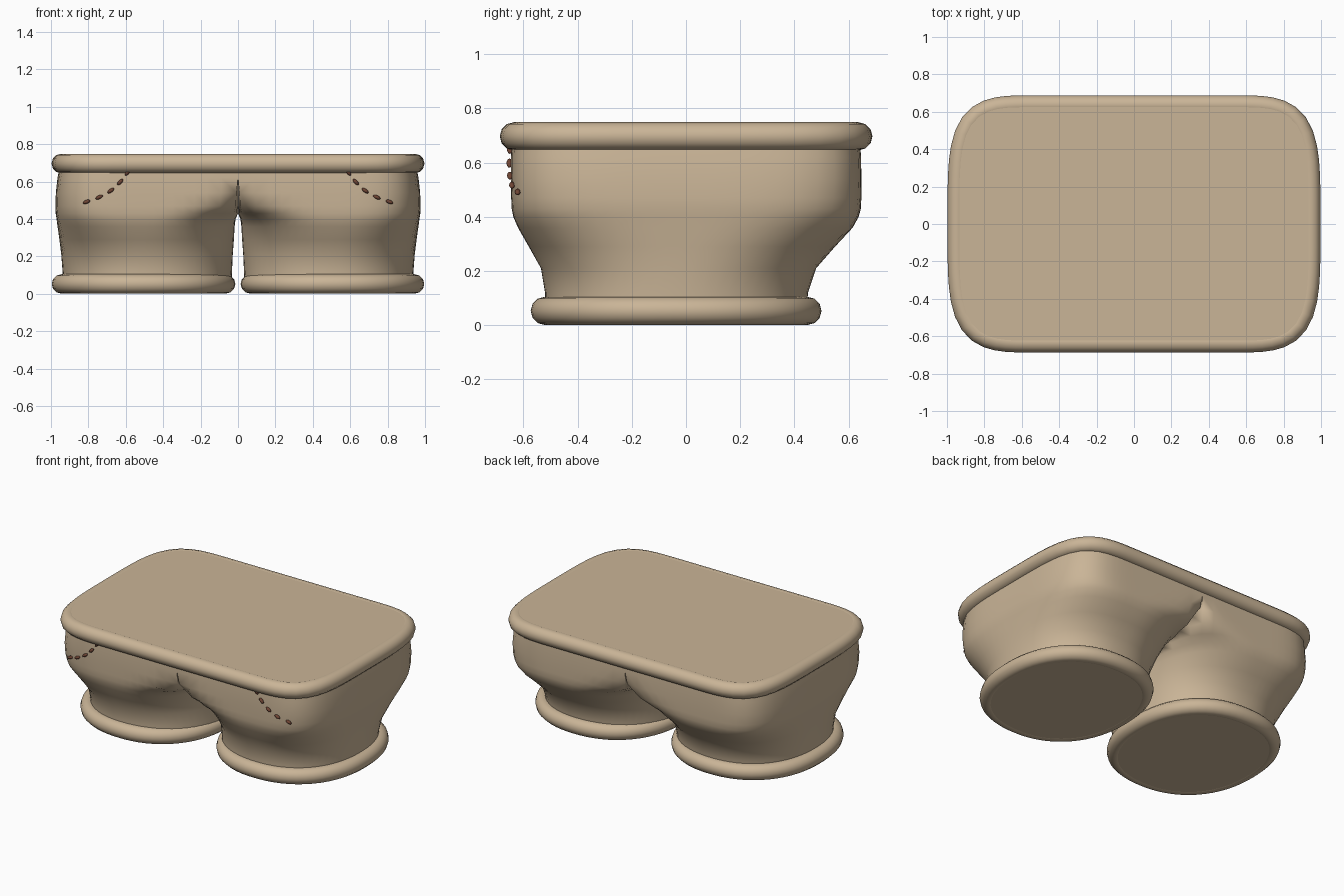
import bpy, bmesh, math

if "Cube" in bpy.data.objects:
    bpy.data.objects.remove(bpy.data.objects["Cube"])

def material(name, rgb):
    m = bpy.data.materials.new(name)
    m.diffuse_color = (*rgb, 1)
    m.use_nodes = True
    m.node_tree.nodes["Principled BSDF"].inputs["Base Color"].default_value = m.diffuse_color
    return m

cloth = material("tan cloth", (0.59, 0.46, 0.31))
thread = material("brown thread", (0.16, 0.06, 0.035))
N = 64

def outline(xin, xout, yf, yb, nout, nin):
    """Rounded outline with separate squareness for outer and inner side."""
    cx, cy = (0.5, (yf + yb) / 2)
    b = (yb - yf) / 2
    pts = []
    for i in range(N):
        t = -math.pi / 2 + 2 * math.pi * i / N
        c, s = math.cos(t), math.sin(t)
        outer = i <= N // 2
        n = nout if outer else nin
        a = (xout - cx) if outer else (cx - xin)
        m = max(abs(c), abs(s))          # stable for very square outlines
        r = 1 / (m * ((abs(c) / m) ** n + (abs(s) / m) ** n) ** (1 / n))
        pts.append((cx + a * r * c, cy + b * r * s))
    return pts

def finish(bm, name, mat, smooth=50):
    bmesh.ops.recalc_face_normals(bm, faces=bm.faces)
    me = bpy.data.meshes.new(name)
    bm.to_mesh(me)
    bm.free()
    ob = bpy.data.objects.new(name, me)
    bpy.context.collection.objects.link(ob)
    me.materials.append(mat)
    shade(ob, smooth)
    return ob

def shade(ob, angle):
    bpy.ops.object.select_all(action='DESELECT')
    ob.select_set(True)
    bpy.context.view_layer.objects.active = ob
    bpy.ops.object.shade_smooth_by_angle(angle=math.radians(angle))

def mirror(ob):
    m = ob.modifiers.new("mirror", 'MIRROR')
    m.use_clip = True
    m.merge_threshold = 0.003

def band(name, pts, z, radius):
    """Closed rolled hem following an outline."""
    cu = bpy.data.curves.new(name, 'CURVE')
    cu.dimensions = '3D'
    cu.bevel_depth = radius
    cu.bevel_resolution = 4
    sp = cu.splines.new('POLY')
    sp.points.add(len(pts) - 1)
    for p, (x, y) in zip(sp.points, pts):
        p.co = (x, y, z, 1)
    sp.use_cyclic_u = True
    ob = bpy.data.objects.new(name, cu)
    bpy.context.collection.objects.link(ob)
    cu.materials.append(cloth)
    bpy.ops.object.select_all(action='DESELECT')
    ob.select_set(True)
    bpy.context.view_layer.objects.active = ob
    bpy.ops.object.convert(target='MESH')
    ob = bpy.context.view_layer.objects.active
    shade(ob, 60)
    return ob

def cap(name, pts, z):
    bm = bmesh.new()
    bm.faces.new([bm.verts.new((x, y, z)) for x, y in pts])
    ob = finish(bm, name, cloth)
    return ob

# Trouser body: one half lofted from leg opening to waist, then mirrored
# z, x inner, x outer, y front, y back, outer squareness, inner squareness
SECTIONS = [
    (0.05, 0.035, 0.935, -0.520, 0.445, 2.2, 2.2),
    (0.12, 0.032, 0.938, -0.520, 0.450, 2.2, 2.2),
    (0.21, 0.028, 0.945, -0.535, 0.480, 2.3, 2.2),
    (0.29, 0.022, 0.955, -0.580, 0.550, 2.7, 2.3),
    (0.36, 0.018, 0.965, -0.620, 0.615, 3.2, 2.6),
    (0.40, 0.013, 0.970, -0.637, 0.637, 3.6, 3.0),
    (0.43, 0.000, 0.975, -0.643, 0.645, 3.8, 4.0),
    (0.47, 0.000, 0.976, -0.645, 0.647, 4.0, 8.0),
    (0.54, 0.000, 0.974, -0.646, 0.647, 4.2, 40.0),
    (0.62, 0.000, 0.965, -0.646, 0.646, 4.2, 1000.0),
    (0.70, 0.000, 0.950, -0.640, 0.640, 4.2, 1000.0),
]
bm = bmesh.new()
rings = []
for z, *shape in SECTIONS:
    ring = []
    for x, y in outline(*shape):
        if z > 0.42 and x < 0.004:
            x = 0
        ring.append(bm.verts.new((x, y, z)))
    rings.append(ring)
for lo, hi in zip(rings, rings[1:]):
    for i in range(N):
        j = (i + 1) % N
        bm.faces.new((lo[i], lo[j], hi[j], hi[i]))
# Remove the hidden wall on the centre plane
inner = [f for f in bm.faces if all(v.co.x < 0.0005 for v in f.verts)]
bmesh.ops.recalc_face_normals(bm, faces=bm.faces)
bmesh.ops.delete(bm, geom=inner, context='FACES')
mirror(finish(bm, "trouser_body", cloth, 60))

# Waistband and the flat top inside it
half = outline(0, 0.945, -0.635, 0.636, 4.2, 1000)[:N // 2 + 1]
waist = half + [(-x, y) for x, y in reversed(half)]
band("waistband", waist, 0.697, 0.052)
cap("waist_top", [(x * 0.99, y * 0.985) for x, y in waist], 0.746)

# Leg hems and the flat soles inside them
hem = outline(0.066, 0.944, -0.521, 0.448, 2.25, 2.25)
mirror(band("leg_hem", hem, 0.053, 0.052))
mirror(cap("leg_bottom", hem, 0.005))

# Curved row of pocket stitches on the front
def front_y(x, z):
    lo = max(s for s in SECTIONS if s[0] <= z)
    hi = min(s for s in SECTIONS if s[0] > z)
    f = (z - lo[0]) / (hi[0] - lo[0])
    xo, yf, n = (lo[k] + f * (hi[k] - lo[k]) for k in (2, 3, 5))
    return yf * (1 - (max(0, x - 0.5) / (xo - 0.5)) ** n) ** (1 / n)

PATH = [(0.59, 0.65), (0.63, 0.598), (0.68, 0.552), (0.742, 0.517), (0.81, 0.492)]
bm = bmesh.new()
for k, (x, z) in enumerate(PATH):
    a, b = PATH[max(0, k - 1)], PATH[min(len(PATH) - 1, k + 1)]
    ang = math.atan2(b[1] - a[1], b[0] - a[0])
    new = bmesh.ops.create_uvsphere(bm, u_segments=12, v_segments=8, radius=1)["verts"]
    for v in new:
        px, py, pz = v.co.x * 0.021, v.co.y * 0.011, v.co.z * 0.010
        v.co = (x + px * math.cos(ang) - pz * math.sin(ang),
                front_y(x, z) - 0.006 + py,
                z + px * math.sin(ang) + pz * math.cos(ang))
mirror(finish(bm, "pocket_stitches", thread, 60))
